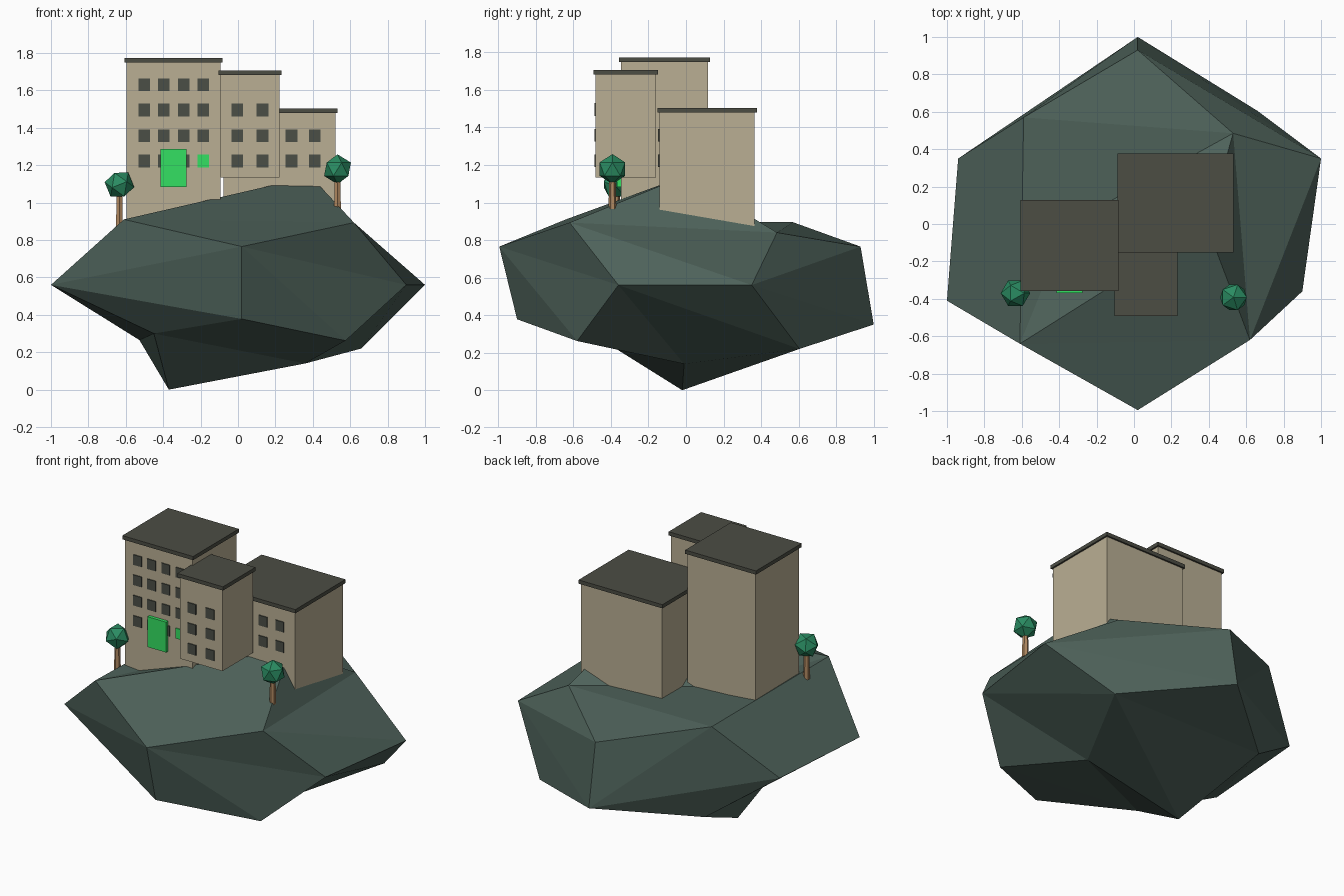
import bpy, bmesh, math
from mathutils import Matrix

if "Cube" in bpy.data.objects:
    bpy.data.objects.remove(bpy.data.objects["Cube"])


def material(name, r, g, b):
    m = bpy.data.materials.new(name)
    m.diffuse_color = [((c / 255 + 0.055) / 1.055) ** 2.4 for c in (r, g, b)] + [1]
    m.use_nodes = True
    m.node_tree.nodes["Principled BSDF"].inputs["Base Color"].default_value = m.diffuse_color
    return m


STONE = material("stone", 78, 98, 90)
WALL = material("wall", 186, 175, 148)
ROOF = material("roof", 76, 77, 68)
GLASS = material("dark_glass", 75, 78, 70)
GLOW = material("green_glow", 52, 224, 98)
BARK = material("bark", 176, 136, 96)
LEAF = material("leaf", 42, 140, 98)


def finish(name, bm, mat):
    bmesh.ops.recalc_face_normals(bm, faces=bm.faces)
    me = bpy.data.meshes.new(name)
    bm.to_mesh(me)
    bm.free()
    me.materials.append(mat)
    ob = bpy.data.objects.new(name, me)
    bpy.context.collection.objects.link(ob)
    return ob


def add_box(bm, x0, x1, y0, y1, z0, z1):
    m = Matrix.Translation(((x0 + x1) / 2, (y0 + y1) / 2, (z0 + z1) / 2))
    m = m @ Matrix.Diagonal((x1 - x0, y1 - y0, z1 - z0, 1))
    bmesh.ops.create_cube(bm, size=1, matrix=m)


def box(name, mat, *bounds):
    bm = bmesh.new()
    add_box(bm, *bounds)
    return finish(name, bm, mat)


# Floating rock: an irregular dodecahedron, each pentagon split as a fan
rock = dict(
    tfl=(-.61, -.64, .91), tfr=(.62, -.62, .893), tbl=(-.59, .57, .895), tbr=(.53, .485, .84),
    bfl=(-.45, -.50, .30), bfr=(.575, -.58, .262), bbl=(-.527, .55, .265), bbr=(.66, .605, .22),
    f1=(.02, -.995, .765), f0=(.02, -.90, .378), b1=(.02, .93, .765), b0=(.02, 1.0, .35),
    lf=(-1.0, -.41, .56), lb=(-.94, .35, .56), rf=(.90, -.36, .56), rb=(1.0, .35, .56),
    tl=(-.35, 0, .88), tr=(.39, -.01, 1.14), bl=(-.37, -.02, 0), br=(.36, -.01, .14))
pentagons = ["tfl f1 tfr tr tl", "tfr rf rb tbr tr", "rb bbr b0 b1 tbr", "b0 bbl lb tbl b1",
             "bbl bl bfl lf lb", "tbr b1 tbl tl tr", "tbl lb lf tfl tl", "lf bfl f0 f1 tfl",
             "bbr br bl bbl b0", "f1 f0 bfr rf tfr", "rf bfr br bbr rb", "bfl bl br bfr f0"]
bm = bmesh.new()
verts = {k: bm.verts.new(p) for k, p in rock.items()}
for p in pentagons:
    a, b, c, d, e = [verts[k] for k in p.split()]
    if p.startswith(("tfl", "tbr")):
        tris = [(a, b, c), (a, c, d), (a, d, e)]
    elif p.startswith("tfr"):
        tris = [(a, b, c), (a, c, d), (a, d, e)]
    else:
        tris = [(a, b, c), (a, c, d), (a, d, e)]
    for t in tris:
        bm.faces.new(t)
finish("rock_island", bm, STONE)


# Buildings: wall block, overhanging flat roof and a grid of front windows
def building(name, x0, x1, y0, y1, z0, z1, cols, rows, skip=()):
    box(name + "_walls", WALL, x0, x1, y0, y1, z0, z1)
    o = .011
    box(name + "_roof", ROOF, x0 - o, x1 + o, y0 - o, y1 + o, z1, z1 + .025)
    bm = bmesh.new()
    for x in cols:
        for z in rows:
            if (x, z) not in skip:
                add_box(bm, x - .031, x + .031, y0 - .006, y0 + .006, z - .034, z + .034)
    finish(name + "_windows", bm, GLASS)


R = [1.63, 1.495, 1.358, 1.222]
building("tall_building", -.596, -.094, -.346, .116, .80, 1.748,
         [-.501, -.396, -.291, -.186], R, [(-.186, R[3])])
building("middle_building", -.094, .222, -.481, -.160, 1.134, 1.681, [-.003, .131], R[1:])
building("low_building", -.078, .521, -.142, .366, .80, 1.479,
         [.034, .159, .286, .411], R[2:])

# Glowing window and sign panel
box("lit_window", GLOW, -.217, -.155, -.353, -.34, 1.188, 1.256)
box("sign_panel", GLOW, -.414, -.275, -.368, -.346, 1.083, 1.286)


# Trees: tapered trunk and an icosahedral crown
def tree(name, x, y, z0, zc, tilt):
    bm = bmesh.new()
    bmesh.ops.create_cone(bm, cap_ends=True, segments=6, radius1=.021, radius2=.016,
                          depth=zc - z0, matrix=Matrix.Translation((x, y, (z0 + zc) / 2)))
    finish(name + "_trunk", bm, BARK)
    bm = bmesh.new()
    m = Matrix.Translation((x, y, zc)) @ Matrix.Rotation(math.radians(tilt), 4, 'Y')
    bmesh.ops.create_icosphere(bm, subdivisions=1, radius=.08, matrix=m)
    finish(name + "_crown", bm, LEAF)


tree("left_tree", -.634, -.37, .87, 1.096, 36)
tree("right_tree", .532, -.392, .965, 1.178, 0)
